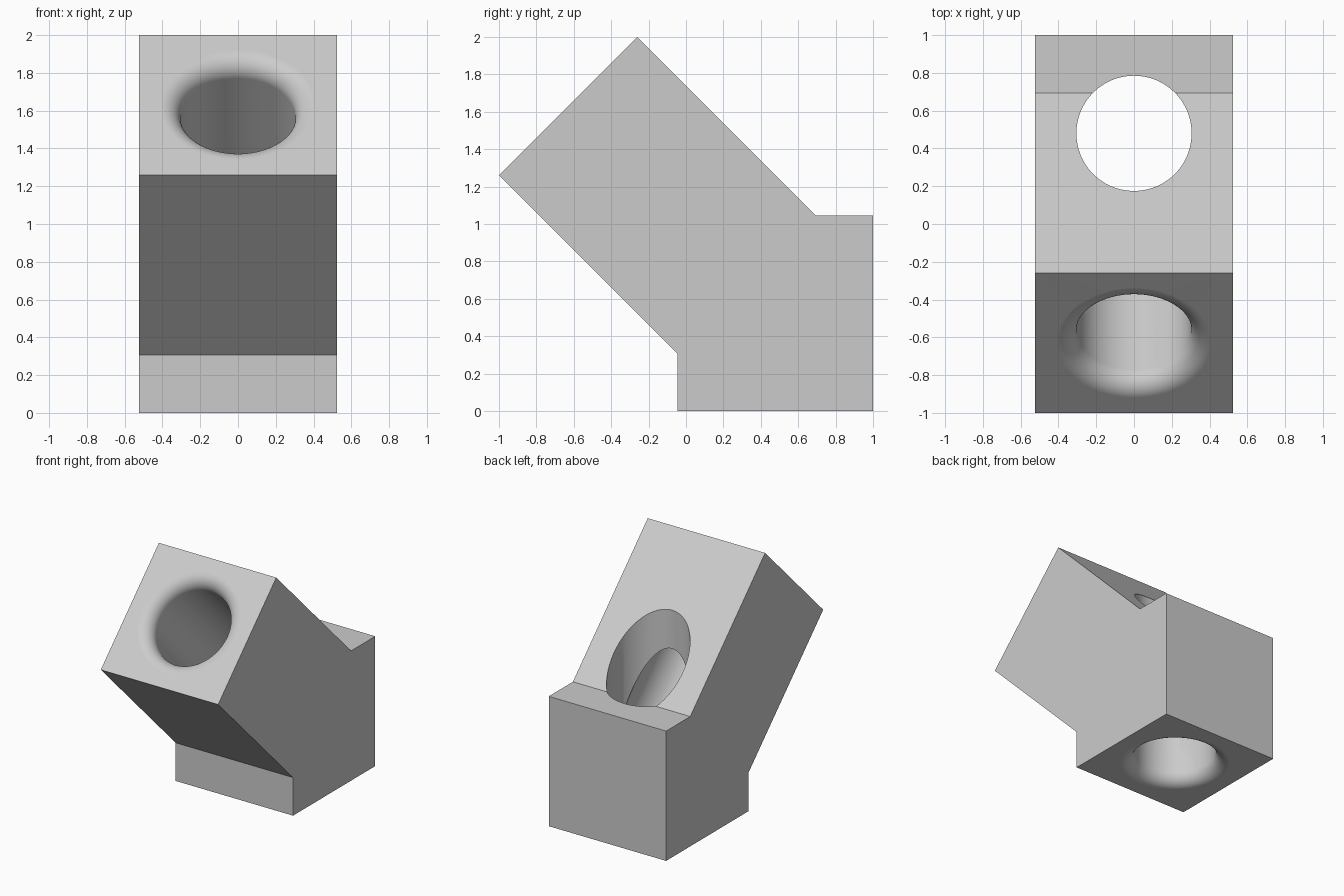
import bpy, bmesh, math
from mathutils import Matrix, Vector

if "Cube" in bpy.data.objects:
    bpy.data.objects.remove(bpy.data.objects["Cube"], do_unlink=True)

HALF = 0.523       # half the square section
FILLET = 0.105     # rounding of the bore mouths
SEGMENTS = 96

grey = bpy.data.materials.new("plain_grey")
grey.use_nodes = True
colour = (0.6, 0.6, 0.6, 1)
grey.diffuse_color = colour
grey.node_tree.nodes["Principled BSDF"].inputs["Base Color"].default_value = colour


def add_object(name, bm):
    bmesh.ops.recalc_face_normals(bm, faces=bm.faces)
    mesh = bpy.data.meshes.new(name)
    bm.to_mesh(mesh)
    bm.free()
    mesh.materials.append(grey)
    obj = bpy.data.objects.new(name, mesh)
    bpy.context.collection.objects.link(obj)
    return obj


def bore_cutter(name, radius, length, matrix):
    """Solid of revolution with a flared mouth at z = 0, running up to length."""
    flare = [(radius + FILLET * (1 - math.sin(a)), FILLET * (1 - math.cos(a)))
             for a in (math.radians(7.5 * i) for i in range(13))]
    outline = [(radius + FILLET, -0.2)] + flare + [(radius, length)]
    bm = bmesh.new()
    rings = []
    for r, z in outline:
        rings.append([bm.verts.new((r * math.cos(t), r * math.sin(t), z))
                      for t in (math.tau * i / SEGMENTS for i in range(SEGMENTS))])
    for low, high in zip(rings, rings[1:]):
        for i in range(SEGMENTS):
            j = (i + 1) % SEGMENTS
            bm.faces.new((low[i], low[j], high[j], high[i]))
    bm.faces.new(rings[0])
    bm.faces.new(rings[-1])
    bm.transform(matrix)
    cutter = add_object(name, bm)
    cutter.hide_render = True
    return cutter


# Angled body: side profile extruded across the width
profile = [(-0.046, 0), (1, 0), (1, 1.046), (0.693, 1.046),
           (-0.26, 2), (-1, 1.26), (-0.046, 0.307)]
bm = bmesh.new()
side = bm.faces.new([bm.verts.new((-HALF, y, z)) for y, z in profile])
swept = bmesh.ops.extrude_face_region(bm, geom=[side])["geom"]
bmesh.ops.translate(bm, vec=(2 * HALF, 0, 0),
                    verts=[v for v in swept if isinstance(v, bmesh.types.BMVert)])
body = add_object("elbow_block", bm)

# Upright bore right through, and a tilted bore that meets it at the elbow
mouth = Vector((0, -0.63, 1.63))
elbow = Vector((0, 0.48, 0.52))
tilt = Matrix.Translation(mouth) @ Matrix.Rotation(math.radians(135), 4, "X")
if (tilt.to_3x3() @ Vector((0, 0, 1))).y < 0:
    tilt = Matrix.Translation(mouth) @ Matrix.Rotation(math.radians(-135), 4, "X")
cutters = [
    bore_cutter("upright_bore_cutter", 0.305, 2.5, Matrix.Translation((0, elbow.y, 0))),
    bore_cutter("tilted_bore_cutter", 0.304, (elbow - mouth).length, tilt),
]

bpy.ops.object.select_all(action="DESELECT")
body.select_set(True)
bpy.context.view_layer.objects.active = body
for cutter in cutters:
    cut = body.modifiers.new(cutter.name, "BOOLEAN")
    cut.operation = "DIFFERENCE"
    cut.solver = "EXACT"
    cut.object = cutter
    bpy.ops.object.modifier_apply(modifier=cut.name)
for cutter in cutters:
    bpy.data.objects.remove(cutter, do_unlink=True)

# Smooth bores with crisp block edges
bpy.ops.object.shade_smooth_by_angle(angle=math.radians(30))
weighted = body.modifiers.new("flat_face_normals", "WEIGHTED_NORMAL")
weighted.keep_sharp = True
